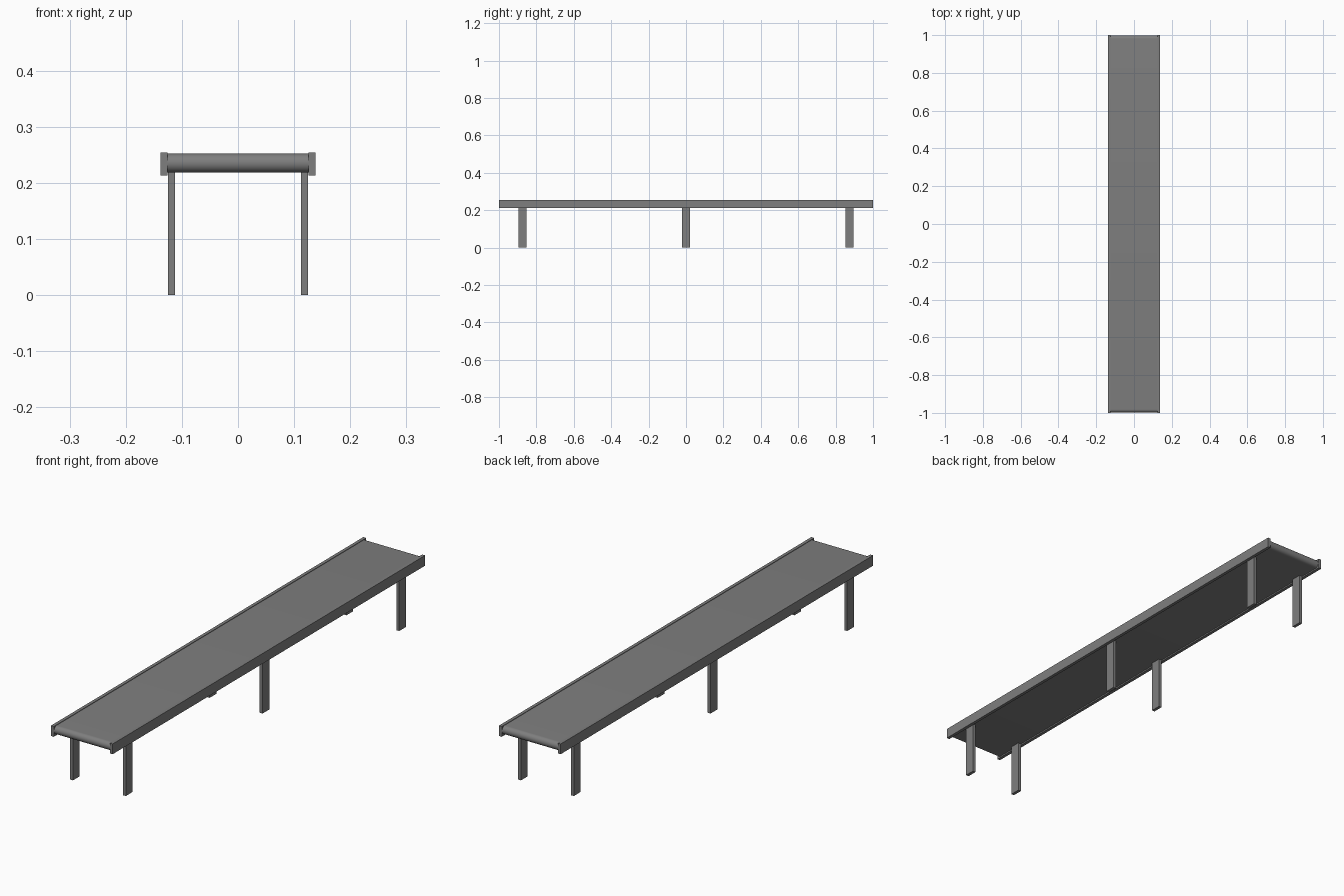
import bpy, bmesh, math

if "Cube" in bpy.data.objects:
    bpy.data.objects.remove(bpy.data.objects["Cube"])

grey = bpy.data.materials.new("mid grey")
grey.diffuse_color = (0.21, 0.21, 0.21, 1)
grey.use_nodes = True
grey.node_tree.nodes["Principled BSDF"].inputs["Base Color"].default_value = grey.diffuse_color


def add_object(name, bm):
    bmesh.ops.recalc_face_normals(bm, faces=bm.faces)
    mesh = bpy.data.meshes.new(name)
    bm.to_mesh(mesh)
    bm.free()
    mesh.materials.append(grey)
    ob = bpy.data.objects.new(name, mesh)
    bpy.context.collection.objects.link(ob)
    return ob


def box(name, x, y, z):
    bm = bmesh.new()
    bmesh.ops.create_cube(bm, size=1)
    for v in bm.verts:
        v.co = [lo + (c + 0.5) * (hi - lo) for c, (lo, hi) in zip(v.co, (x, y, z))]
    return add_object(name, bm)


# Belt: a long loop with rounded ends, extruded across the width
HALF_W, Z_LOW, Z_TOP, END = 0.126, 0.218, 0.252, 0.998
radius = (Z_TOP - Z_LOW) / 2
mid = (Z_TOP + Z_LOW) / 2
STEPS = 16
profile = []
for side in (1, -1):
    for i in range(STEPS + 1):
        a = -math.pi / 2 + math.pi * i / STEPS
        profile.append((side * (END - radius + radius * math.cos(a)),
                        mid + side * radius * math.sin(a)))
bm = bmesh.new()
face = bm.faces.new([bm.verts.new((-HALF_W, y, z)) for y, z in profile])
ext = bmesh.ops.extrude_face_region(bm, geom=[face])
for g in ext["geom"]:
    if isinstance(g, bmesh.types.BMVert):
        g.co.x = HALF_W
belt = add_object("belt", bm)
bpy.context.view_layer.objects.active = belt
belt.select_set(True)
bpy.ops.object.shade_smooth_by_angle(angle=math.radians(30))

# Side rails and three pairs of legs
for side, s in (("left", -1), ("right", 1)):
    box(side + "_rail", sorted((s * 0.1255, s * 0.1385)), (-1, 1), (0.2125, 0.254))
    for place, y in (("front", -0.875), ("middle", 0), ("back", 0.875)):
        box(f"{side}_{place}_leg", sorted((s * 0.112, s * 0.125)),
            (y - 0.0215, y + 0.0215), (0, 0.222))
